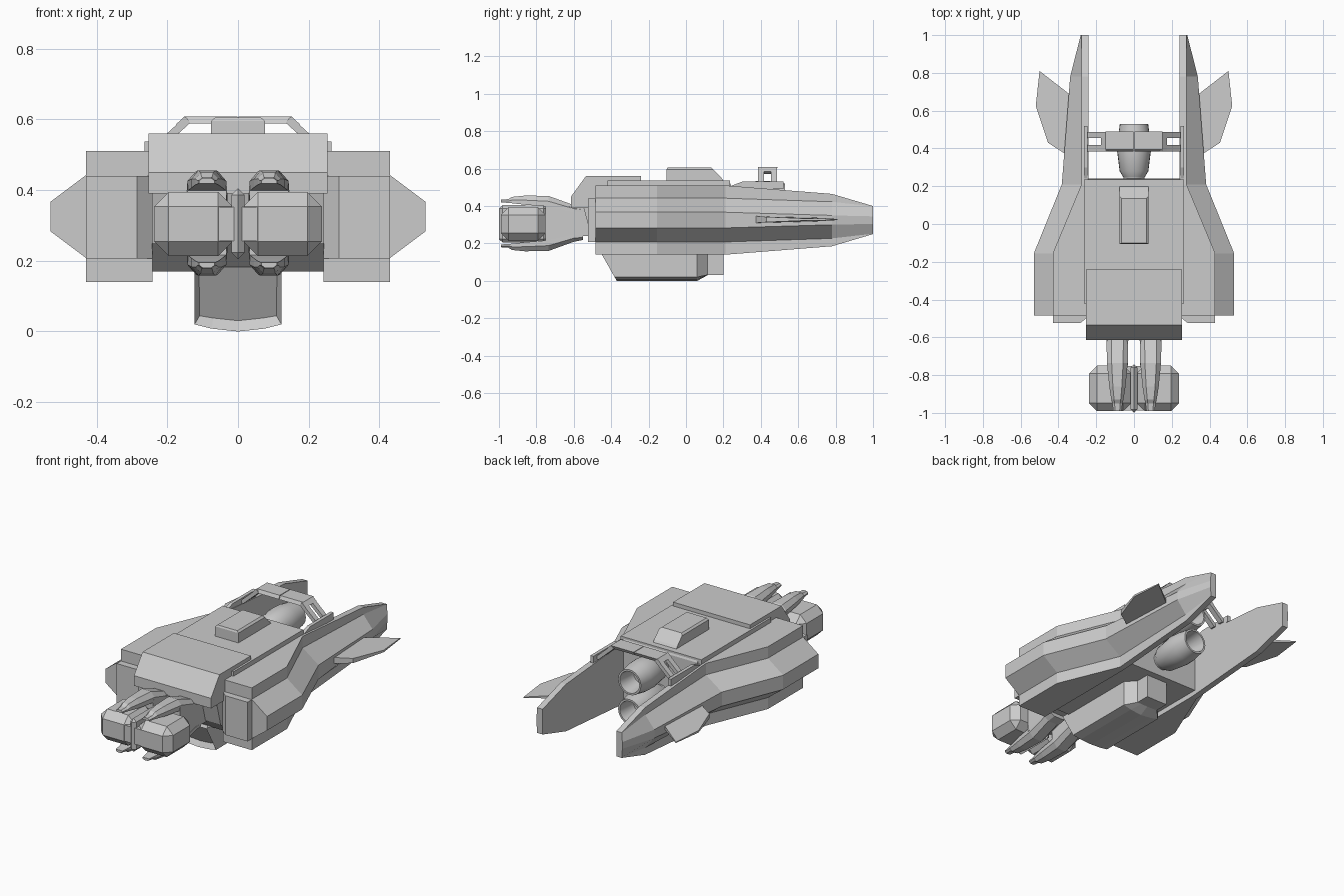
import bpy, bmesh, math

if "Cube" in bpy.data.objects:
    bpy.data.objects.remove(bpy.data.objects["Cube"])


def finish(name, bm, mirror=False, bevel=0):
    bmesh.ops.recalc_face_normals(bm, faces=bm.faces)
    me = bpy.data.meshes.new(name)
    bm.to_mesh(me)
    bm.free()
    ob = bpy.data.objects.new(name, me)
    bpy.context.collection.objects.link(ob)
    if bevel:
        b = ob.modifiers.new("bevel", 'BEVEL')
        b.width = bevel
        b.segments = 1
    if mirror:
        ob.modifiers.new("mirror", 'MIRROR').use_axis = (True, False, False)
    return ob


def loft_bm(rings):
    bm = bmesh.new()
    vs = [[bm.verts.new(p) for p in r] for r in rings]
    n = len(vs[0])
    for a, b in zip(vs, vs[1:]):
        for i in range(n):
            j = (i + 1) % n
            bm.faces.new((a[i], a[j], b[j], b[i]))
    caps = [bm.faces.new(vs[0]), bm.faces.new(vs[-1])]
    return bm, caps


def loft(name, rings, **kw):
    return finish(name, loft_bm(rings)[0], **kw)


def prism(name, prof, x0, x1, **kw):
    """Side profile (y, z) extruded from x0 to x1."""
    return loft(name, [[(x, y, z) for y, z in prof] for x in (x0, x1)], **kw)


def box(name, x0, x1, y0, y1, z0, z1, **kw):
    return prism(name, [(y0, z0), (y1, z0), (y1, z1), (y0, z1)], x0, x1, **kw)


# central fuselage and front cabin
prism("fuselage", [(-0.42, 0.17), (0.24, 0.17), (0.24, 0.515), (0.23, 0.535),
                   (-0.5, 0.535), (-0.55, 0.40), (-0.51, 0.25)], -0.243, 0.243)
box("deck_plate", -0.265, 0.265, -0.42, 0.235, 0.45, 0.537)
prism("cabin", [(-0.615, 0.39), (-0.615, 0.45), (-0.535, 0.56), (-0.24, 0.56),
                (-0.24, 0.52), (-0.5, 0.39)], -0.253, 0.253)
loft("roof_hump", [[(-w, y0, z), (w, y0, z), (w, y1, z), (-w, y1, z)]
                   for w, y0, y1, z in ((0.076, -0.105, 0.205, 0.53),
                                        (0.076, -0.105, 0.19, 0.55),
                                        (0.076, -0.105, 0.145, 0.595),
                                        (0.065, -0.10, 0.135, 0.605))])

# long side hulls: y, flat x, outer x, top z, shoulder z, ridge z (symmetric about mid z)
MID = 0.325
rings = []
for y, xf, xo, t, s, r in ((-0.485, 0.43, 0.53, 0.185, 0.117, 0.042),
                           (-0.155, 0.43, 0.53, 0.185, 0.117, 0.042),
                           (0.21, 0.278, 0.382, 0.185, 0.117, 0.042),
                           (0.78, 0.278, 0.338, 0.14, 0.098, 0.025),
                           (1.0, 0.278, 0.282, 0.075, 0.073, 0.02)):
    rings.append([(x, y, MID + d) for x, d in
                  ((0.242, t), (xf, t), (xf, s), (xo, r), (xo, -r), (xf, -s), (xf, -t), (0.242, -t))])
loft("side_hull", rings, mirror=True)
loft("hull_front_cap", [[(x, y, z) for x, y in ((0.242, -0.46), (0.43, -0.46), (0.43, -0.525),
                                                 (0.285, -0.525), (0.242, -0.49))]
                        for z in (0.207, 0.44)], mirror=True)

# side fins, thinning outwards and backwards
fin = [(0.30, 0.66, .012), (0.345, 0.69, .01), (0.50, 0.81, .003), (0.52, 0.625, .006),
       (0.455, 0.43, .014), (0.37, 0.375, .018), (0.30, 0.36, .018)]
loft("side_fin", [[(x, y, 0.328 + s * t) for x, y, t in fin] for s in (-1, 1)], mirror=True)

# roll arch over the engines
prism("arch_foot", [(0.22, 0.50), (0.30, 0.53), (0.52, 0.53), (0.52, 0.49), (0.22, 0.49)],
      0.245, 0.265, mirror=True)
loft("arch_top", [[(x, y + (0.01 if z > 0.6 else 0), z) for y, z in
                   ((0.385, 0.588), (0.48, 0.588), (0.48, 0.608), (0.385, 0.608))]
                  for x in (0.002, 0.152)], mirror=True)
for i, y in enumerate((0.385, 0.455)):
    loft("arch_leg_%d" % i, [[(x, y + dy, z) for x, z in
                             ((0.148, 0.608), (0.135, 0.590), (0.235, 0.50), (0.262, 0.505))]
                            for dy in (0, 0.032)], mirror=True)
loft("arch_leg_joint", [[(x, y, z) for x, z in
                         ((0.152, 0.608), (0.135, 0.590), (0.155, 0.572), (0.175, 0.586))]
                        for y in (0.385, 0.487)], mirror=True)

# two stacked hollow engine nozzles
SEG = 24
for n, zc in (("upper", 0.445), ("lower", 0.268)):
    rings = [[(r * math.cos(2 * math.pi * k / SEG), y, zc + r * math.sin(2 * math.pi * k / SEG))
              for k in range(SEG)]
             for y, r in ((0.22, .055), (0.245, .055), (0.28, .076), (0.39, .09), (0.45, .088),
                          (0.50, .079), (0.53, .075), (0.53, .064), (0.42, .05))]
    ob = loft(n + "_engine", rings)
    bpy.context.view_layer.objects.active = ob
    ob.select_set(True)
    bpy.ops.object.shade_smooth_by_angle(angle=math.radians(25))
    ob.select_set(False)

# belly keel with a recessed slanted intake at the front
rings = []
for y, w, zb, slant in ((-0.37, 0.123, 0.0, 0.57), (0.06, 0.123, 0.0, 0),
                        (0.115, 0.07, 0.03, 0), (0.2, 0.07, 0.03, 0)):
    curve = 0.02 if zb == 0 else 0.002
    pts = [(w, 0.18), (w, zb + curve), (w * .6, zb + curve * .4), (0, zb),
           (-w * .6, zb + curve * .4), (-w, zb + curve), (-w, 0.18)]
    rings.append([(x, y - slant * z, z) for x, z in pts])
bm, caps = loft_bm(rings)
bmesh.ops.recalc_face_normals(bm, faces=bm.faces)
bmesh.ops.inset_region(bm, faces=[caps[0]], thickness=0.018, depth=-0.03)
finish("belly_keel", bm)

# nose pod with centre band
box("nose_pod", 0.015, 0.238, -0.99, -0.75, 0.213, 0.395, bevel=0.042, mirror=True)
box("nose_pod_core", -0.19, 0.19, -0.988, -0.752, 0.256, 0.352)
box("nose_band", -0.019, 0.019, -1.0, -0.742, 0.205, 0.405, bevel=0.025)

# clamp arms gripping the pod above and below
for n, s in (("upper", 1), ("lower", -1)):
    rings = []
    for y, w, zi, zo in ((-0.55, .055, .06, .088), (-0.60, .058, .06, .098), (-0.735, .055, .09, .147),
                         (-0.86, .043, .10, .149), (-0.93, .032, .108, .142), (-0.95, .027, .11, .13),
                         (-0.99, .022, .112, .127)):
        zm = zi + (zo - zi) * 0.5
        rings.append([(0.088 + x, y, 0.307 + s * z) for x, z in
                      ((-w, zi), (w, zi), (w, zm), (w * .55, zo), (-w * .55, zo), (-w, zm))])
    loft(n + "_clamp_arm", rings, mirror=True)
prism("clamp_root", [(-0.75, 0.20), (-0.75, 0.415), (-0.58, 0.39), (-0.48, 0.39),
                     (-0.48, 0.24), (-0.58, 0.24)], 0.033, 0.143, mirror=True)
